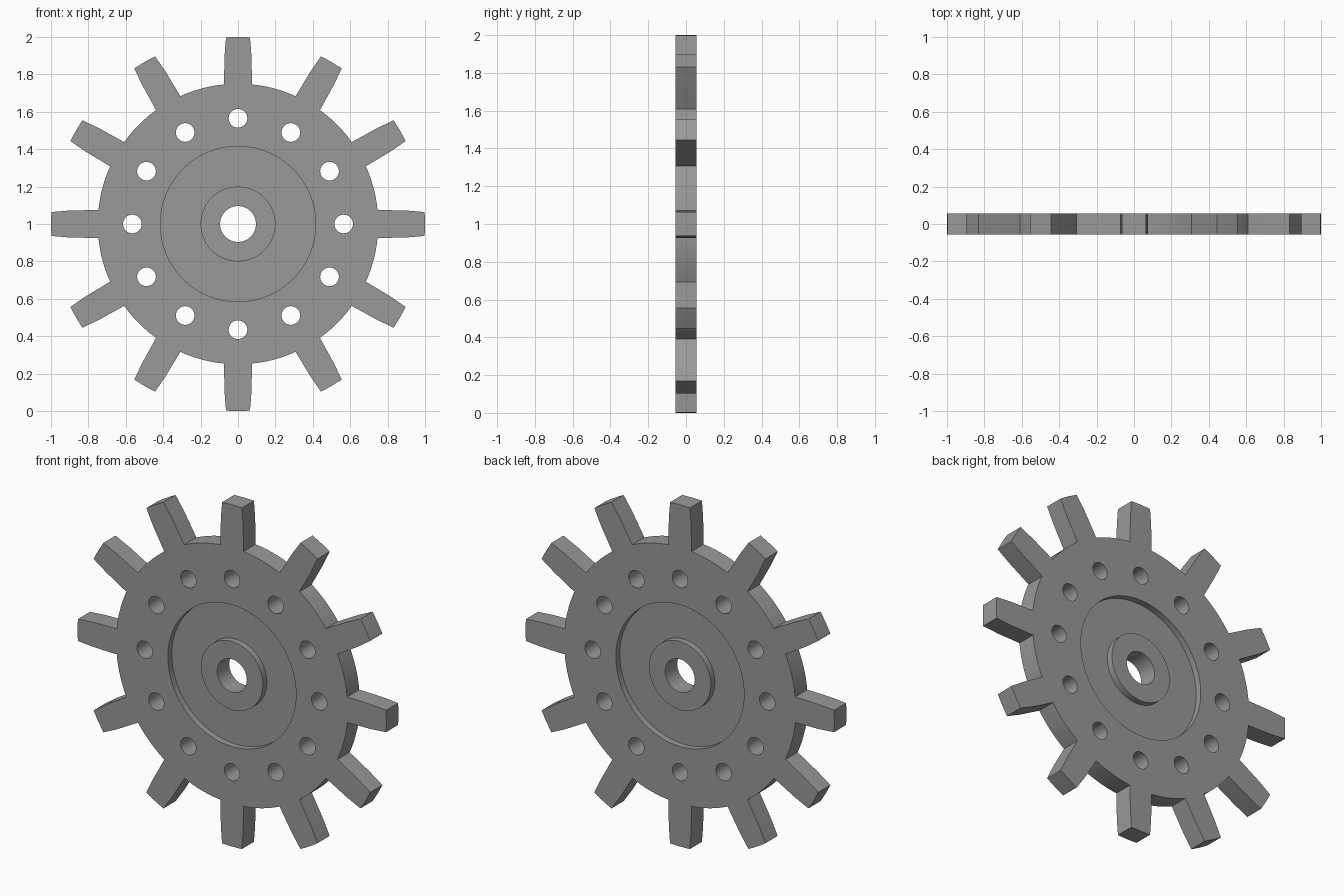
import bpy, bmesh
from math import sin, cos, pi, radians

if "Cube" in bpy.data.objects:
    bpy.data.objects.remove(bpy.data.objects["Cube"])

HALF = 0.056      # half thickness
TEETH = 12
DEPTH = 0.037     # recess depth on each face


def prism(name, outline, y0, y1):
    """Extrude a closed x/z outline from y0 to y1."""
    bm = bmesh.new()
    face = bm.faces.new([bm.verts.new((x, y0, z)) for x, z in outline])
    new = bmesh.ops.extrude_face_region(bm, geom=[face])["geom"]
    bmesh.ops.translate(bm, vec=(0, y1 - y0, 0),
                        verts=[g for g in new if isinstance(g, bmesh.types.BMVert)])
    return finish(name, bm)


def lathe(name, profile, n=96):
    """Spin a closed (radius, y) profile round the wheel axis."""
    bm = bmesh.new()
    rings = [[bm.verts.new((r * cos(2 * pi * i / n), y, 1 + r * sin(2 * pi * i / n)))
              for r, y in profile] for i in range(n)]
    for i in range(n):
        a, b = rings[i], rings[(i + 1) % n]
        for k in range(len(profile)):
            m = (k + 1) % len(profile)
            bm.faces.new((a[k], a[m], b[m], b[k]))
    return finish(name, bm)


def finish(name, bm):
    bmesh.ops.recalc_face_normals(bm, faces=bm.faces[:])
    mesh = bpy.data.meshes.new(name)
    bm.to_mesh(mesh)
    bm.free()
    obj = bpy.data.objects.new(name, mesh)
    bpy.context.collection.objects.link(obj)
    return obj


def circle(cx, cz, r, n):
    return [(cx + r * cos(2 * pi * i / n), cz + r * sin(2 * pi * i / n)) for i in range(n)]


# Toothed outline: tapered tooth, curved tip, then the rim arc to the next tooth
outline = []
side = [(0.075, 0.746), (0.072, 0.90), (0.064, 0.998)]
for t in range(TEETH):
    a = 2 * pi * t / TEETH
    local = [(-w, r) for w, r in side] + [(0, 1.0)] + [(w, r) for w, r in reversed(side)]
    for k in range(1, 8):
        b = radians(5.74 + (30 - 2 * 5.74) * k / 8)
        local.append((0.75 * sin(b), 0.75 * cos(b)))
    outline += [(x * cos(a) + z * sin(a), 1 - x * sin(a) + z * cos(a)) for x, z in local]
wheel = prism("toothed_wheel", outline, -HALF, HALF)

# Cutters: centre bore, ring of small holes, ring recess on both faces
cutters = [prism("bore_cutter", circle(0, 1, 0.096, 64), -0.2, 0.2)]
for t in range(TEETH):
    a = 2 * pi * t / TEETH
    cutters.append(prism("hole_cutter", circle(0.565 * sin(a), 1 + 0.565 * cos(a), 0.05, 32),
                         -0.2, 0.2))
for s in (-1, 1):
    lo, hi = s * (HALF - DEPTH), s * 0.2
    cutters.append(lathe("recess_cutter", [(0.2, lo), (0.415, lo), (0.415, hi), (0.2, hi)]))

# Cut the wheel, bake the result and drop the cutters
for c in cutters:
    mod = wheel.modifiers.new("cut", 'BOOLEAN')
    mod.operation = 'DIFFERENCE'
    mod.solver = 'EXACT'
    mod.object = c
    c.hide_render = True
graph = bpy.context.evaluated_depsgraph_get()
wheel_mesh = bpy.data.meshes.new_from_object(wheel.evaluated_get(graph))
wheel.modifiers.clear()
wheel.data = wheel_mesh
for c in cutters:
    bpy.data.objects.remove(c)

# Dark grey metal
metal = bpy.data.materials.new("dark_metal")
metal.diffuse_color = (0.32, 0.32, 0.32, 1)
metal.use_nodes = True
metal.node_tree.nodes["Principled BSDF"].inputs["Base Color"].default_value = metal.diffuse_color
wheel.data.materials.clear()
wheel.data.materials.append(metal)

# Smooth the round walls, keep the edges crisp
bpy.context.view_layer.objects.active = wheel
wheel.select_set(True)
bpy.ops.object.shade_smooth_by_angle(angle=radians(30))
